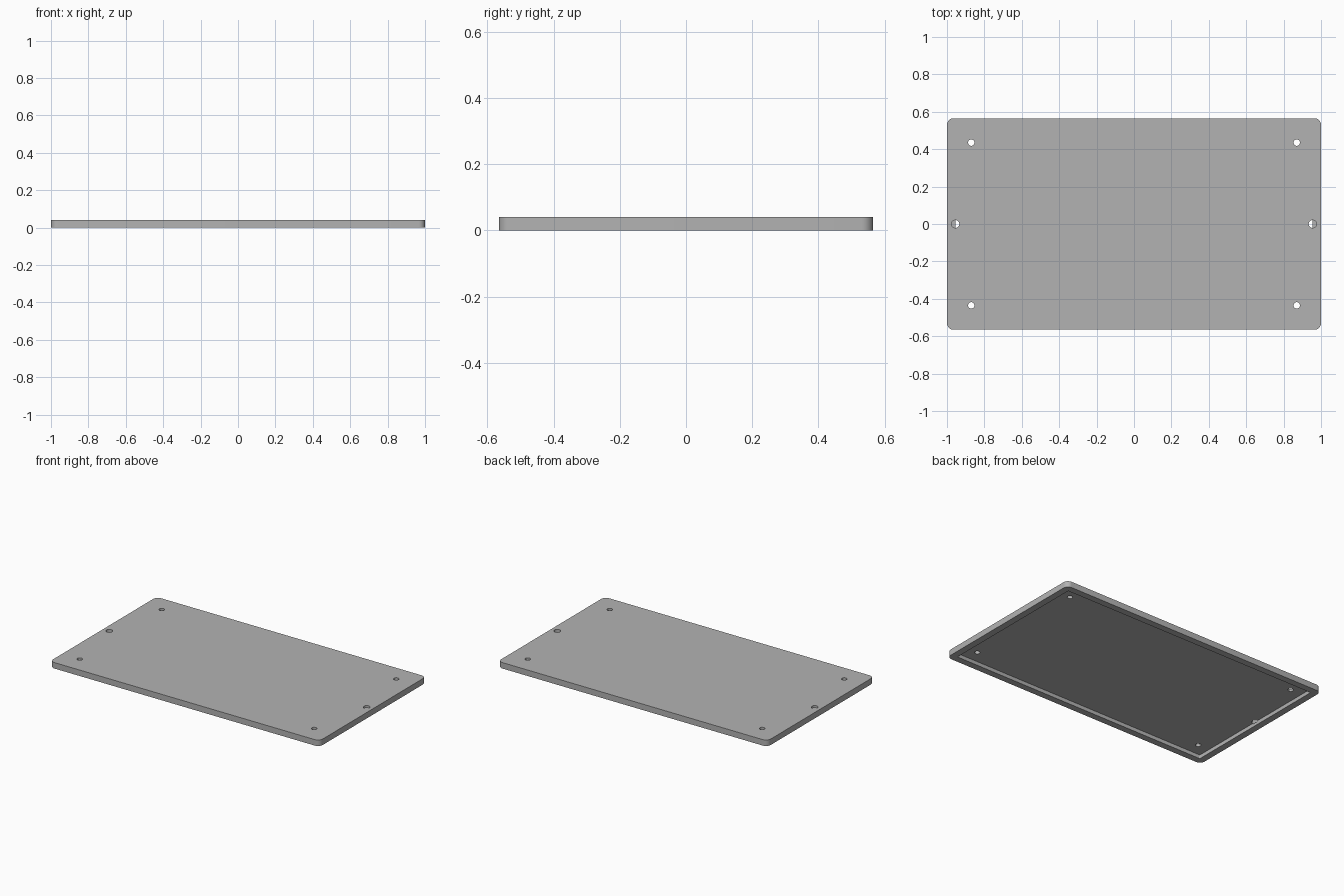
import bpy, bmesh, math

if "Cube" in bpy.data.objects:
    bpy.data.objects.remove(bpy.data.objects["Cube"], do_unlink=True)

LENGTH, DEPTH, HEIGHT = 2.0, 1.13, 0.04
RIM = 0.045
CEILING = 0.025

grey = bpy.data.materials.new("plain grey")
grey.use_nodes = True
colour = (0.45, 0.45, 0.45, 1)
grey.diffuse_color = colour
grey.node_tree.nodes["Principled BSDF"].inputs["Base Color"].default_value = colour


def finish(name, bm):
    mesh = bpy.data.meshes.new(name)
    bm.to_mesh(mesh)
    bm.free()
    obj = bpy.data.objects.new(name, mesh)
    obj.data.materials.append(grey)
    bpy.context.collection.objects.link(obj)
    return obj


def slab(name, sx, sy, z0, z1, radius):
    """Box with its upright edges rounded."""
    bm = bmesh.new()
    bmesh.ops.create_cube(bm, size=1)
    for v in bm.verts:
        v.co = (v.co.x * sx, v.co.y * sy, z1 if v.co.z > 0 else z0)
    upright = [e for e in bm.edges
               if abs(e.verts[0].co.z - e.verts[1].co.z) > 0.001]
    bmesh.ops.bevel(bm, geom=upright, offset=radius, segments=8,
                    profile=0.5, affect='EDGES')
    return finish(name, bm)


def drill(name, x, y, radius, z0, z1):
    bm = bmesh.new()
    bmesh.ops.create_cone(bm, cap_ends=True, segments=32, radius1=radius,
                          radius2=radius, depth=z1 - z0)
    bmesh.ops.translate(bm, verts=bm.verts, vec=(x, y, (z0 + z1) / 2))
    return finish(name, bm)


# Cover plate with rounded corners
cover = slab("cover_plate", LENGTH, DEPTH, 0, HEIGHT, 0.035)

# Recess in the underside, leaving a rim
cutters = [slab("recess_cutter", LENGTH - 2 * RIM, DEPTH - 2 * RIM,
                -0.05, CEILING, 0.006)]

for side in (-1, 1):
    # Corner screw holes
    for end in (-1, 1):
        cutters.append(drill("screw_hole_cutter", side * 0.87, end * 0.435,
                             0.017, -0.1, 0.1))
    # Larger side holes that stop partway into the rim
    cutters.append(drill("side_hole_cutter", side * 0.955, 0,
                         0.021, CEILING - 0.005, 0.1))

bpy.context.view_layer.objects.active = cover
cover.select_set(True)
for cutter in cutters:
    cutter.hide_render = True
    cut = cover.modifiers.new("cut", 'BOOLEAN')
    cut.operation = 'DIFFERENCE'
    cut.solver = 'EXACT'
    cut.object = cutter
    bpy.ops.object.modifier_apply(modifier=cut.name)
    bpy.data.objects.remove(cutter, do_unlink=True)

bpy.ops.object.shade_smooth_by_angle(angle=math.radians(30))
